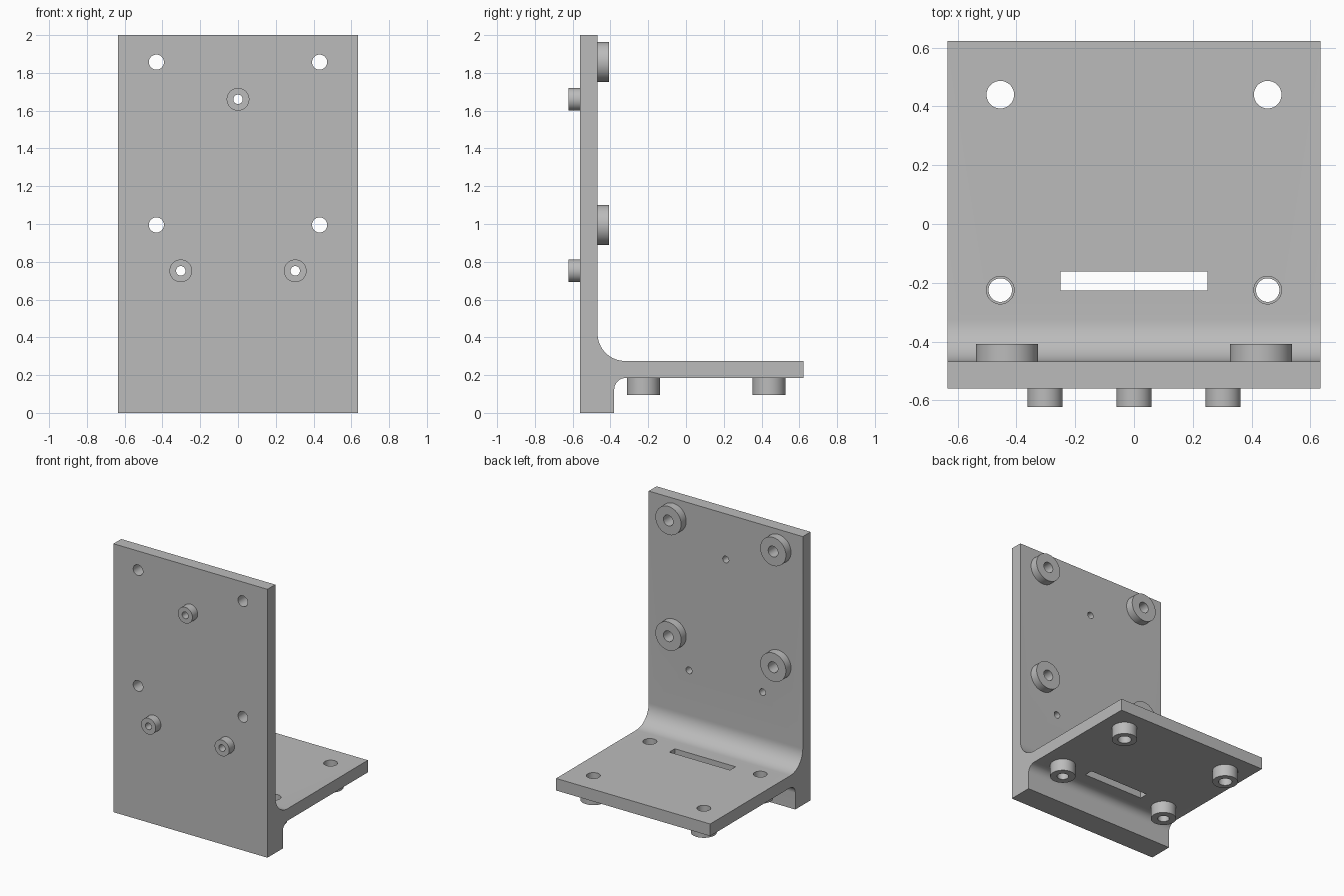
import bpy, bmesh, math
from mathutils import Matrix, Vector

if "Cube" in bpy.data.objects:
    bpy.data.objects.remove(bpy.data.objects["Cube"])

HALF_W = 0.635
FRONT, WALL_BACK, FOOT_BACK, BACK = -0.56, -0.468, -0.38, 0.622
SHELF_LOW, SHELF_TOP, HEIGHT = 0.185, 0.275, 2.0

metal = bpy.data.materials.new("bracket grey")
metal.use_nodes = True
GREY = (0.5, 0.5, 0.5, 1)
metal.diffuse_color = GREY
metal.node_tree.nodes["Principled BSDF"].inputs["Base Color"].default_value = GREY


def make_object(name, bm):
    bmesh.ops.recalc_face_normals(bm, faces=bm.faces)
    mesh = bpy.data.meshes.new(name)
    bm.to_mesh(mesh)
    bm.free()
    mesh.materials.append(metal)
    obj = bpy.data.objects.new(name, mesh)
    bpy.context.collection.objects.link(obj)
    return obj


def cylinder(name, axis, centre, start, end, radius):
    """Cylinder along Y or Z; centre gives the other two coordinates."""
    bm = bmesh.new()
    mid = (start + end) / 2
    if axis == "Y":
        place = Matrix.Translation((centre[0], mid, centre[1])) @ Matrix.Rotation(math.pi / 2, 4, "X")
    else:
        place = Matrix.Translation((centre[0], centre[1], mid))
    bmesh.ops.create_cone(bm, cap_ends=True, segments=48, radius1=radius, radius2=radius,
                          depth=end - start, matrix=place)
    return make_object(name, bm)


def box(name, low, high):
    bm = bmesh.new()
    low, high = Vector(low), Vector(high)
    place = Matrix.Translation((low + high) / 2) @ Matrix.Diagonal((*(high - low), 1))
    bmesh.ops.create_cube(bm, size=1, matrix=place)
    return make_object(name, bm)


def fillet(y, z, radius, start, end, steps=16):
    angles = [math.radians(start + (end - start) * i / steps) for i in range(steps + 1)]
    return [(y + radius * math.cos(a), z + radius * math.sin(a)) for a in angles]


def combine(target, tools, operation):
    """Apply each boolean, then discard its tool."""
    for tool in tools:
        mod = target.modifiers.new("cut", "BOOLEAN")
        mod.operation, mod.solver, mod.object = operation, "EXACT", tool
        bpy.context.view_layer.update()
        result = target.evaluated_get(bpy.context.evaluated_depsgraph_get())
        mesh = bpy.data.meshes.new_from_object(result)
        target.modifiers.clear()
        target.data = mesh
        bpy.data.objects.remove(tool)


# Side profile: upright wall, shelf and short foot, with two inside fillets
R_TOP, R_LOW = 0.145, 0.062
profile = [(FRONT, 0), (FOOT_BACK, 0)]
profile += fillet(FOOT_BACK + R_LOW, SHELF_LOW - R_LOW, R_LOW, 180, 90)
profile += [(BACK, SHELF_LOW), (BACK, SHELF_TOP)]
profile += fillet(WALL_BACK + R_TOP, SHELF_TOP + R_TOP, R_TOP, 270, 180)
profile += [(WALL_BACK, HEIGHT), (FRONT, HEIGHT)]
bm = bmesh.new()
face = bm.faces.new([bm.verts.new((-HALF_W, y, z)) for y, z in profile])
extruded = bmesh.ops.extrude_face_region(bm, geom=[face])["geom"]
bmesh.ops.translate(bm, vec=(2 * HALF_W, 0, 0),
                    verts=[v for v in extruded if isinstance(v, bmesh.types.BMVert)])
bracket = make_object("angle_bracket", bm)

bosses, holes = [], []

# Large spacers on the back of the wall
for x in (-0.432, 0.432):
    for z in (0.995, 1.857):
        bosses.append(cylinder("wall_spacer", "Y", (x, z), WALL_BACK - 0.03, -0.408, 0.106))
        holes.append(cylinder("wall_hole", "Y", (x, z), -0.7, -0.3, 0.04))

# Three small spacers on the front
for x, z in ((0, 1.66), (-0.303, 0.752), (0.303, 0.752)):
    bosses.append(cylinder("front_spacer", "Y", (x, z), -0.622, FRONT + 0.03, 0.06))
    holes.append(cylinder("front_hole", "Y", (x, z), -0.7, -0.3, 0.025))

# Four feet below the shelf; the pair near the wall has a narrower lower bore
for x in (-0.455, 0.455):
    for y, bore in ((-0.225, 0.04), (0.44, 0.047)):
        bosses.append(cylinder("shelf_spacer", "Z", (x, y), 0.095, SHELF_LOW + 0.03, 0.0875))
        holes.append(cylinder("shelf_bore", "Z", (x, y), 0.05, 0.4, bore))
        if bore < 0.047:
            holes.append(cylinder("shelf_hole", "Z", (x, y), SHELF_LOW, 0.4, 0.047))

# Slot through the shelf
holes.append(box("slot", (-0.25, -0.226, 0.1), (0.25, -0.161, 0.4)))

combine(bracket, bosses, "UNION")
combine(bracket, holes, "DIFFERENCE")

# Smooth round faces, sharp edges elsewhere
bpy.ops.object.select_all(action="DESELECT")
bracket.select_set(True)
bpy.context.view_layer.objects.active = bracket
bpy.ops.object.shade_smooth_by_angle(angle=math.radians(30))
